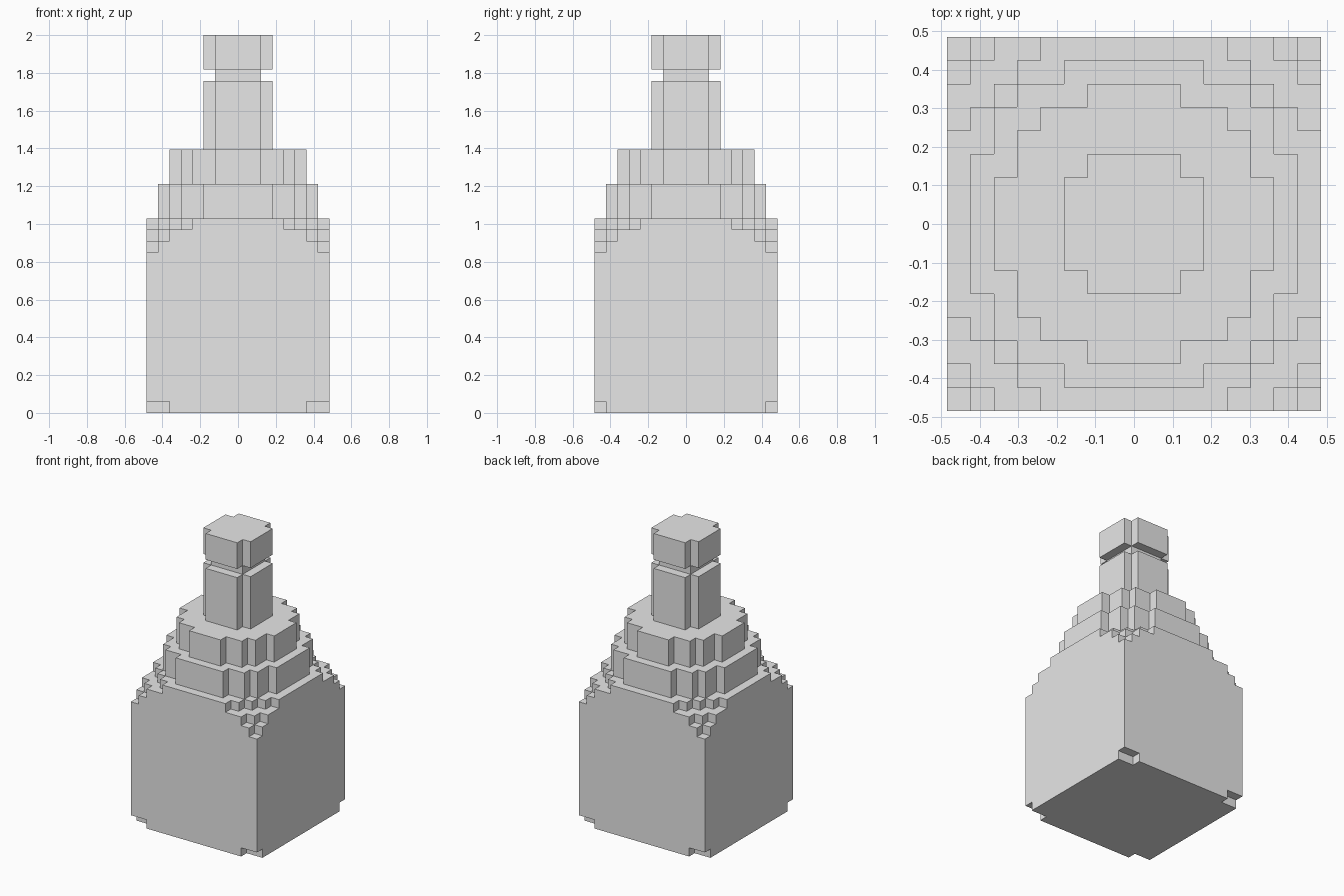
import bpy
import bmesh
from mathutils import Vector

cube = bpy.data.objects.get("Cube")
if cube:
    bpy.data.objects.remove(cube, do_unlink=True)

U = 2 / 33  # edge of one block

grey = bpy.data.materials.new("plain_grey")
grey.use_nodes = True
grey.diffuse_color = (0.8, 0.8, 0.8, 1)
grey.node_tree.nodes["Principled BSDF"].inputs["Base Color"].default_value = (0.8, 0.8, 0.8, 1)

# Each part is a stack of (layer count, quarter plan); a plan gives the
# half depth in blocks of every column, going outward from the centre.
PARTS = {
    "body": [
        (1, [8] * 6 + [7] * 2),          # foot with notched corners
        (13, [8] * 8),
        (1, [8] * 7 + [7]),              # corners stepping inward
        (1, [8] * 6 + [7, 6]),
        (1, [8] * 4 + [7, 6, 5, 4]),
    ],
    "lower_shoulder": [(3, [7, 7, 7, 6, 6, 5, 3])],
    "upper_shoulder": [(3, [6, 6, 5, 5, 4, 2])],
    "neck": [(6, [3, 3, 2])],
    "neck_groove": [(1, [2, 2])],
    "cap": [(3, [3, 3, 2])],
}

# One plan per layer, from the ground up
layers = [plan for stack in PARTS.values() for count, plan in stack for _ in range(count)]


def mirrored(i):
    return i if i >= 0 else -1 - i


def filled(x, y, z):
    if not 0 <= z < len(layers):
        return False
    plan, column = layers[z], mirrored(x)
    return column < len(plan) and mirrored(y) < plan[column]


def build_part(name, z_start, z_end):
    bm = bmesh.new()
    for z in range(z_start, z_end):
        for x in range(-8, 8):
            for y in range(-8, 8):
                if not filled(x, y, z):
                    continue
                # Only the exposed sides of a block get a face
                for axis in range(3):
                    for side in (-1, 1):
                        n = Vector((0, 0, 0))
                        n[axis] = side
                        if filled(x + int(n.x), y + int(n.y), z + int(n.z)):
                            continue
                        a = Vector((0, 0, 0))
                        a[(axis + 1) % 3] = 1
                        b = n.cross(a)
                        mid = Vector((x, y, z)) + (Vector((1, 1, 1)) + n) / 2
                        ring = (-a - b, a - b, a + b, -a + b)
                        bm.faces.new([bm.verts.new((mid + c / 2) * U) for c in ring])
    bmesh.ops.remove_doubles(bm, verts=bm.verts, dist=U / 100)
    bmesh.ops.dissolve_limit(bm, angle_limit=0.01, verts=bm.verts, edges=bm.edges)
    mesh = bpy.data.meshes.new(name)
    bm.to_mesh(mesh)
    bm.free()
    mesh.materials.append(grey)
    bpy.context.collection.objects.link(bpy.data.objects.new(name, mesh))


level = 0
for part, stack in PARTS.items():
    top = level + sum(count for count, plan in stack)
    build_part(part, level, top)
    level = top
